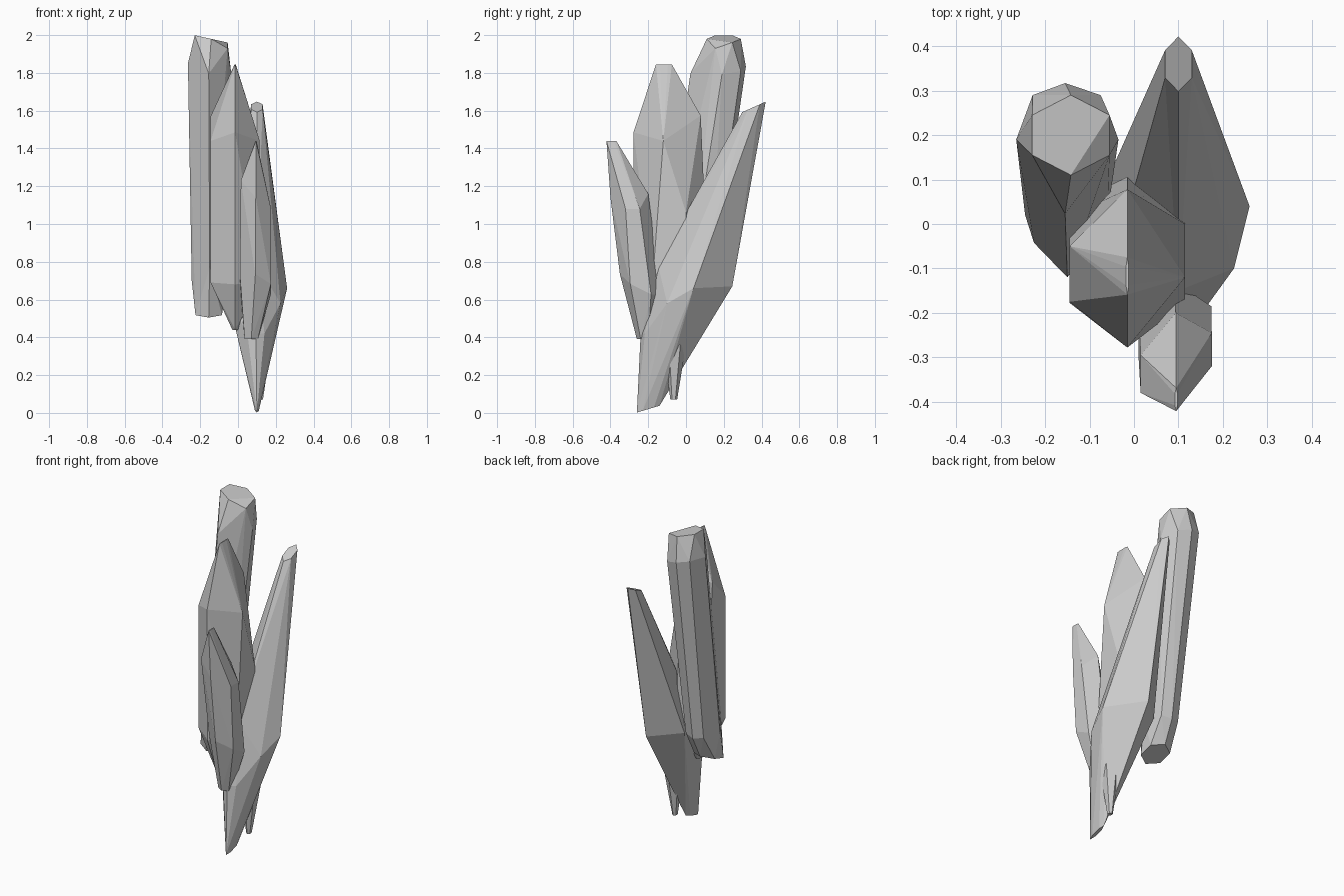
import bpy, bmesh, math

def crystal(name, rings, moved={}):
    """Faceted shard: convex skin over six-sided rings of
    (centre x, y, z, half width, half depth, z tilt per x, z tilt per y).
    moved shifts single corners to make a cut irregular: {(ring, corner): xyz}."""
    bm = bmesh.new()
    for r, (cx, cy, cz, w, d, tx, ty) in enumerate(rings):
        for i in range(6):          # corner 0 faces front, counting towards the right
            a = math.radians(-90 + 60 * i)
            dx = w * math.cos(a) / math.cos(math.radians(30))
            dy = d * math.sin(a)
            point = (cx + dx, cy + dy, cz + tx * dx + ty * dy)
            bm.verts.new(moved.get((r, i), point))
    hull = bmesh.ops.convex_hull(bm, input=bm.verts)
    bmesh.ops.delete(bm, geom=[v for v in bm.verts if not v.link_faces], context='VERTS')
    bmesh.ops.dissolve_limit(bm, angle_limit=math.radians(3), verts=bm.verts, edges=bm.edges)
    bmesh.ops.recalc_face_normals(bm, faces=bm.faces)
    me = bpy.data.meshes.new(name)
    bm.to_mesh(me)
    bm.free()
    ob = bpy.data.objects.new(name, me)
    bpy.context.collection.objects.link(ob)

# Tall blunt column at the back left
crystal("tall_crystal", [
    (-0.155, 0.0, 0.53, 0.07, 0.085, 0, 0.3),
    (-0.15, 0.015, 0.73, 0.095, 0.135, 0, -0.3),
    (-0.155, 0.17, 1.815, 0.11, 0.147, -0.2, 0.13),
    (-0.142, 0.2, 1.98, 0.087, 0.09, -0.22, 0)],
    {(1, 5): (-0.245, 0.02, 0.7), (1, 1): (-0.06, 0.02, 0.7),
     (1, 4): (-0.21, 0.13, 0.7), (1, 2): (-0.09, 0.13, 0.7),
     (2, 5): (-0.265, 0.19, 1.85), (2, 1): (-0.035, 0.19, 1.79),
     (2, 4): (-0.228, 0.29, 1.85), (2, 2): (-0.075, 0.29, 1.81),
     (3, 1): (-0.055, 0.155, 1.93)})

# Upright centre column with a chisel ridge on top
crystal("centre_crystal", [
    (-0.015, -0.13, 0.44, 0.015, 0.05, 0, 0),
    (-0.015, -0.08, 0.70, 0.13, 0.195, 0, 0.1),
    (-0.015, -0.10, 1.53, 0.13, 0.178, 0, 0.25),
    (-0.015, -0.117, 1.845, 0.003, 0.042, 0, 0)],
    {(2, 1): (0.115, -0.12, 1.44), (2, 2): (0.115, 0.0, 1.06),
     (2, 4): (-0.145, -0.05, 1.57), (2, 5): (-0.145, -0.175, 1.44)})

# Small shard leaning forward
crystal("front_crystal", [
    (0.07, -0.22, 0.39, 0.035, 0.04, 0, 0),
    (0.092, -0.24, 0.68, 0.082, 0.11, -0.3, -0.5),
    (0.094, -0.30, 1.15, 0.081, 0.10, -0.9, 0.1),
    (0.095, -0.395, 1.44, 0.003, 0.026, 0, 0)],
    {(2, 5): (0.015, -0.38, 1.23), (2, 4): (0.015, -0.295, 1.23),
     (2, 1): (0.175, -0.32, 1.08), (2, 2): (0.175, -0.245, 1.08)})

# Large spear leaning backward, tapering to a narrow heel at the ground
crystal("spear_crystal", [
    (0.10, -0.20, 0.02, 0.01, 0.06, 0, 0.3),
    (0.095, -0.195, 0.42, 0.045, 0.045, 0, 0),
    (0.10, 0.045, 0.67, 0.16, 0.20, 0, 0),
    (0.10, 0.36, 1.62, 0.03, 0.062, 0, 0.45)],
    {(2, 0): (0.10, -0.15, 0.79), (2, 1): (0.225, -0.10, 0.58),
     (2, 2): (0.26, 0.04, 0.66), (2, 4): (-0.06, 0.10, 0.68),
     (2, 5): (-0.05, -0.10, 0.60)})

# Small root behind the spear
crystal("back_root", [
    (0.12, -0.065, 0.07, 0.012, 0.018, 0, 0),
    (0.125, -0.06, 0.36, 0.05, 0.06, 0, 0)])
